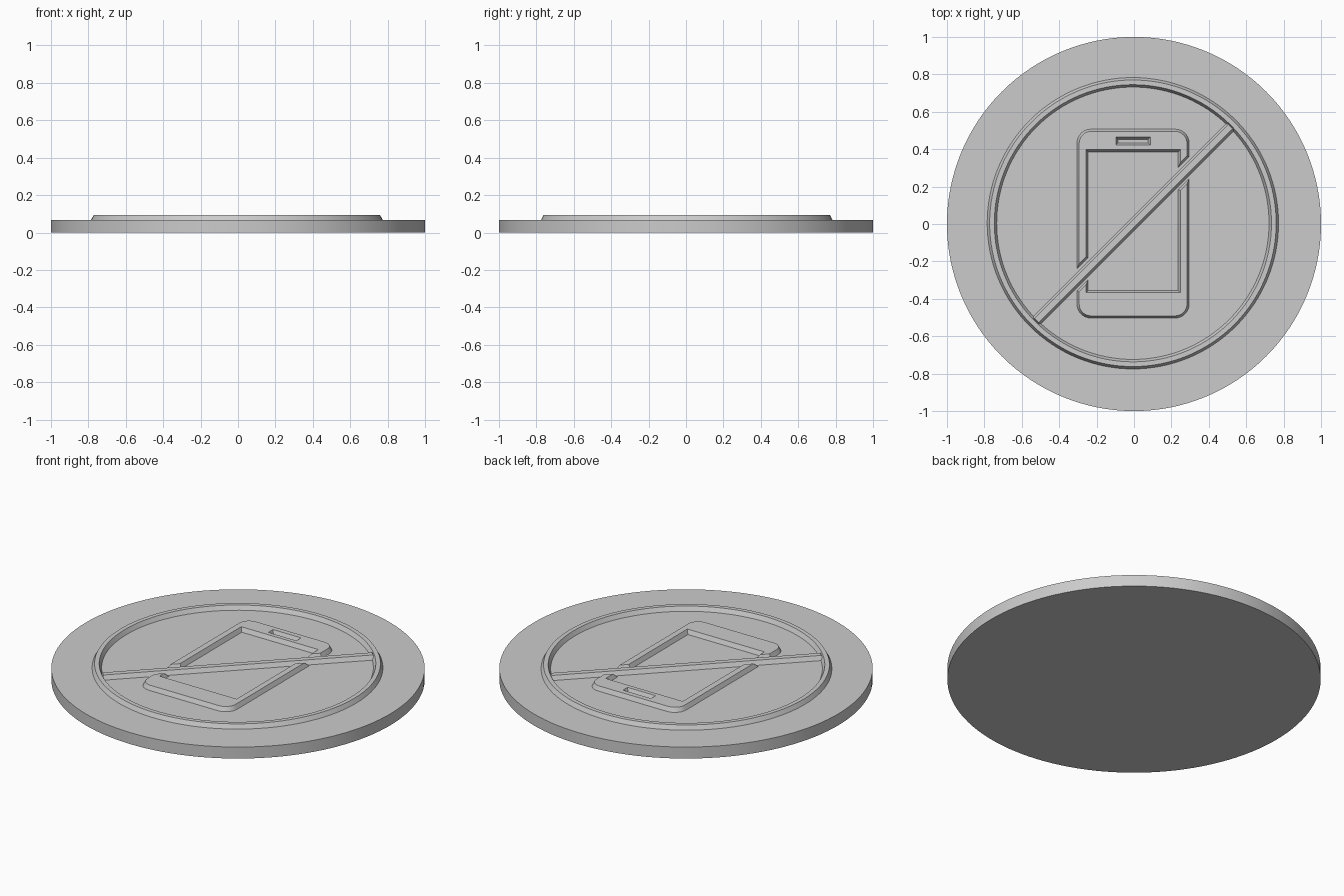
import bpy, bmesh, math

if "Cube" in bpy.data.objects:
    bpy.data.objects.remove(bpy.data.objects["Cube"])

Z0, Z1 = 0.068, 0.093      # plate top, relief top
SLOPE = 0.48               # sideways run per unit height on relief edges

grey = bpy.data.materials.new("light grey")
grey.diffuse_color = (0.6, 0.6, 0.6, 1)
grey.use_nodes = True
grey.node_tree.nodes["Principled BSDF"].inputs["Base Color"].default_value = grey.diffuse_color


def rect(x0, x1, y0, y1, r=0.0, angle=0.0):
    """Outline function: rectangle (optionally rounded, rotated), grown by d."""
    def outline(d):
        a, b, c, e, rr = x0 - d, x1 + d, y0 - d, y1 + d, (r + d if r else 0)
        steps = 8 if r else 0
        pts = []
        for i, (cx, cy) in enumerate([(b - rr, e - rr), (a + rr, e - rr),
                                      (a + rr, c + rr), (b - rr, c + rr)]):
            for k in range(steps + 1):
                t = math.pi / 2 * (i + k / max(steps, 1))
                pts.append((cx + rr * math.cos(t), cy + rr * math.sin(t)))
        ca, sa = math.cos(angle), math.sin(angle)
        return [(x * ca - y * sa, x * sa + y * ca) for x, y in pts]
    return outline


def finish(name, bm):
    bmesh.ops.recalc_face_normals(bm, faces=bm.faces)
    me = bpy.data.meshes.new(name)
    bm.to_mesh(me)
    bm.free()
    me.materials.append(grey)
    ob = bpy.data.objects.new(name, me)
    bpy.context.collection.objects.link(ob)
    return ob


def block(name, outline, z0, z1, slope):
    """Solid between z0 and z1 whose outline grows by slope per unit height."""
    bm = bmesh.new()
    low, high = [[bm.verts.new((x, y, z)) for x, y in outline(slope * (z - Z0))]
                 for z in (z0, z1)]
    n = len(low)
    bm.faces.new(low[::-1])
    bm.faces.new(high)
    for i in range(n):
        j = (i + 1) % n
        bm.faces.new((low[i], low[j], high[j], high[i]))
    return finish(name, bm)


def lathe(name, profile, center=(0, 0), seg=128):
    """Closed ring swept from an (r, z) profile."""
    bm = bmesh.new()
    loops = [[bm.verts.new((center[0] + r * math.cos(2 * math.pi * i / seg),
                            center[1] + r * math.sin(2 * math.pi * i / seg), z))
              for r, z in profile] for i in range(seg)]
    m = len(profile)
    for i in range(seg):
        a, b = loops[i], loops[(i + 1) % seg]
        for k in range(m):
            bm.faces.new((a[k], b[k], b[(k + 1) % m], a[(k + 1) % m]))
    return finish(name, bm)


def smooth(ob):
    bpy.ops.object.select_all(action='DESELECT')
    ob.select_set(True)
    bpy.context.view_layer.objects.active = ob
    bpy.ops.object.shade_smooth_by_angle(angle=math.radians(25))


# Round base plate
bpy.ops.mesh.primitive_cylinder_add(vertices=128, radius=1, depth=Z0,
                                    location=(0, 0, Z0 / 2))
plate = bpy.context.object
plate.name = "base_plate"
plate.data.materials.append(grey)
smooth(plate)

# Raised ring with sloped edges
ring = lathe("prohibition_ring",
             [(0.779, Z0), (0.766, Z1), (0.741, Z1), (0.728, Z0)], (-0.006, 0.004))
smooth(ring)

# Diagonal bar, ending inside the ring
Q = math.pi / 4
block("diagonal_bar", rect(-0.745, 0.745, -0.025, 0.031, 0, Q), Z0 - 0.002, Z1, -SLOPE)

# Phone outline with screen, speaker slot and a gap around the bar cut away
phone = block("phone_frame", rect(-0.305, 0.295, -0.503, 0.507, 0.075),
              Z0 - 0.002, Z1, -SLOPE)
cuts = {
    "screen_cutter": rect(-0.245, 0.236, -0.355, 0.385),
    "speaker_cutter": rect(-0.085, 0.075, 0.434, 0.453),
    "gap_cutter": rect(-0.9, 0.9, -0.036, 0.046, 0, Q),
}
for name, outline in cuts.items():
    cutter = block(name, outline, Z0 - 0.01, Z1 + 0.01, SLOPE)
    cutter.hide_render = True
    mod = phone.modifiers.new(name, 'BOOLEAN')
    mod.operation = 'DIFFERENCE'
    mod.solver = 'EXACT'
    mod.object = cutter
    bpy.context.view_layer.objects.active = phone
    bpy.ops.object.modifier_apply(modifier=name)
    bpy.data.objects.remove(cutter)
smooth(phone)
